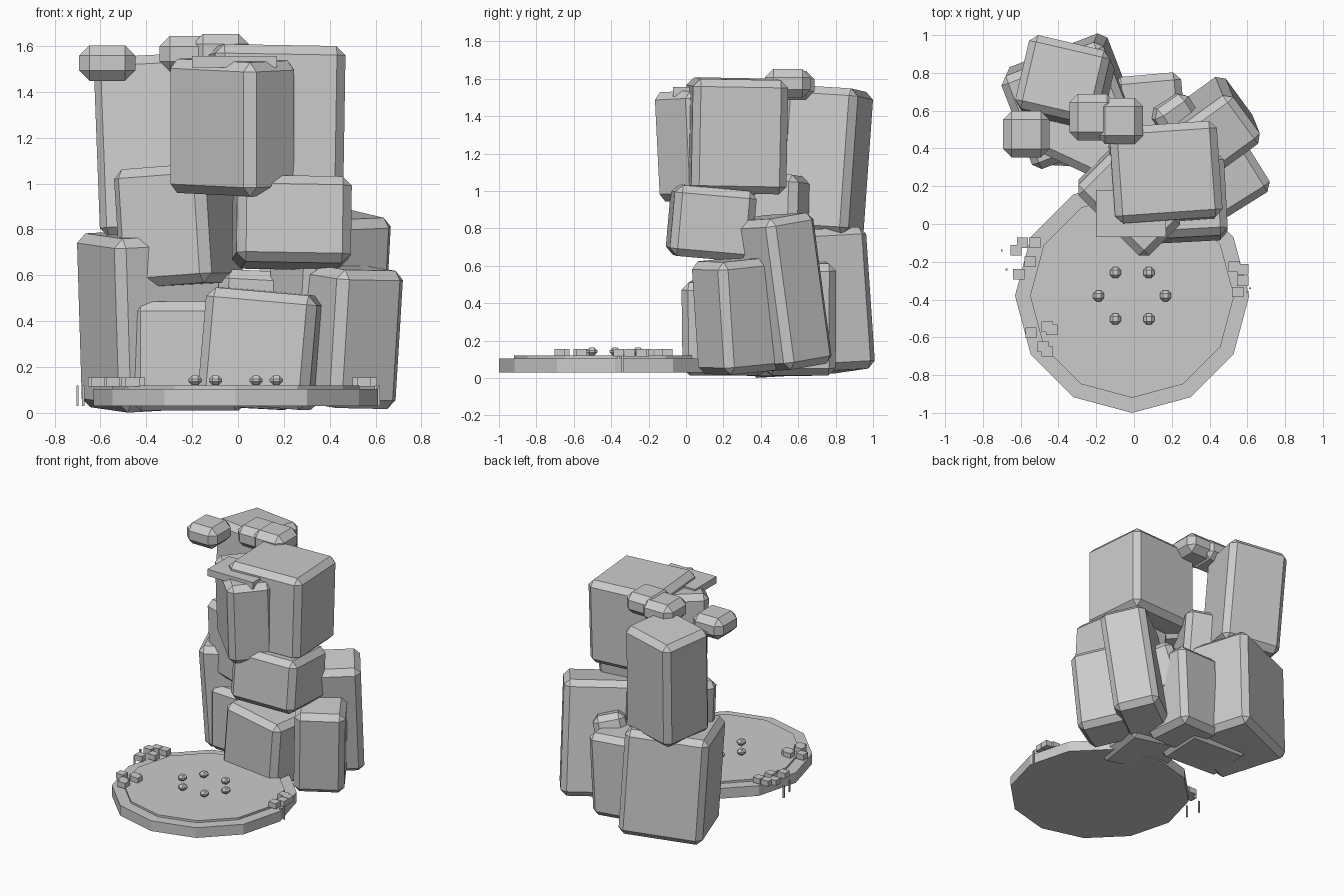
import bpy, bmesh
from math import radians, cos, sin, pi
from mathutils import Matrix, Euler

cube = bpy.data.objects.get("Cube")
if cube:
    bpy.data.objects.remove(cube, do_unlink=True)

stone = bpy.data.materials.new("stone grey")
stone.use_nodes = True
stone.diffuse_color = (0.6, 0.6, 0.6, 1)
bsdf = stone.node_tree.nodes["Principled BSDF"]
bsdf.inputs["Base Color"].default_value = stone.diffuse_color
bsdf.inputs["Roughness"].default_value = 0.9


def finish(name, bm):
    mesh = bpy.data.meshes.new(name)
    bm.to_mesh(mesh)
    bm.free()
    mesh.materials.append(stone)
    obj = bpy.data.objects.new(name, mesh)
    bpy.context.collection.objects.link(obj)


def block(name, center, size, tilt=(0, 0, 0), bevel=0):
    """Flat-shaded box, tilted in degrees, with optional chamfered edges."""
    bm = bmesh.new()
    bmesh.ops.create_cube(bm, size=1)
    bmesh.ops.scale(bm, vec=size, verts=bm.verts)
    if bevel:
        bmesh.ops.bevel(bm, geom=bm.edges[:], offset=bevel, segments=1,
                        affect='EDGES', profile=0.5)
    turn = Euler([radians(a) for a in tilt]).to_matrix().to_4x4()
    bm.transform(Matrix.Translation(center) @ turn)
    finish(name, bm)


def disc(name, center, radius, z0, z1):
    bm = bmesh.new()
    bmesh.ops.create_cone(bm, cap_ends=True, segments=12, radius1=radius,
                          radius2=radius, depth=z1 - z0)
    bm.transform(Matrix.Translation((*center, (z0 + z1) / 2)))
    finish(name, bm)


# Pond: stone rim and raised water disc
pond = (-0.01, -0.38)
disc("pond_rim", pond, 0.62, 0.03, 0.105)
disc("pond_water", pond, 0.54, 0.06, 0.12)

# Ring of chamfered pebbles in the pond
for i in range(6):
    a = i * pi / 3
    block(f"pebble_{i + 1}", (pond[0] + 0.177 * cos(a), pond[1] + 0.142 * sin(a), 0.142),
          (0.058, 0.058, 0.042), bevel=0.016)

# Small leaf blocks around the rim
leaves = [(-0.525, -0.10), (-0.59, -0.10), (-0.625, -0.14), (-0.55, -0.2),
          (-0.61, -0.265), (-0.46, -0.545), (-0.435, -0.56), (-0.545, -0.575),
          (-0.48, -0.65), (-0.46, -0.675), (0.53, -0.225), (0.575, -0.24),
          (0.575, -0.3), (0.55, -0.36)]
for i, (x, y) in enumerate(leaves):
    block(f"leaf_{i + 1}", (x, y, 0.135), (0.06, 0.055, 0.04))

# Thin reeds
for i, (x, y) in enumerate([(-0.70, -0.14), (-0.675, -0.24), (0.6, -0.36), (0.615, -0.34)]):
    block(f"reed_{i + 1}", (x, y, 0.075), (0.01, 0.01, 0.09))

# Boulders: name, centre x/y, bottom, top, width, depth, tilt
boulders = [
    ("top_boulder", 0.165, 0.27, 0.99, 1.6, 0.57, 0.51, (-1, 1, 4)),
    ("spout_boulder", -0.025, 0.115, 0.955, 1.54, 0.53, 0.31, (2, 2, -45)),
    ("middle_boulder", 0.235, 0.135, 0.64, 1.02, 0.50, 0.44, (-5, 1, 3)),
    ("right_boulder", 0.485, 0.27, 0.03, 0.635, 0.34, 0.36, (5, 1, 32)),
    ("right_back_boulder", 0.39, 0.49, 0.05, 0.865, 0.46, 0.32, (8, -2, 36)),
    ("front_boulder", 0.11, 0.23, 0.03, 0.53, 0.49, 0.45, (0, 5, -8)),
    ("inner_low_boulder", -0.21, 0.5, 0.01, 0.485, 0.49, 0.40, (0, 0, -3)),
    ("inner_high_boulder", -0.26, 0.49, 0.555, 1.075, 0.44, 0.40, (0, -4, -25)),
    ("left_boulder", -0.34, 0.65, 0.025, 0.785, 0.58, 0.53, (3, -3, 21)),
    ("left_top_boulder", -0.365, 0.74, 0.765, 1.55, 0.44, 0.40, (-3.5, -3, -13)),
    ("back_boulder", 0.07, 0.6, 0.02, 0.62, 0.36, 0.38, (0, 3, 5)),
    ("back_wedge_boulder", 0.2, 0.56, 0.33, 0.68, 0.22, 0.24, (14, 12, 35)),
]
for name, x, y, z0, z1, w, d, tilt in boulders:
    block(name, (x, y, (z0 + z1) / 2), (w, d, z1 - z0), tilt, 0.04)

# Flat spout ledge
block("spout_ledge", (-0.015, 0.055, 1.53), (0.37, 0.25, 0.05))

# Small cap stones on the summit
caps = [(-0.57, 0.475, 1.525), (-0.22, 0.565, 1.565), (-0.075, 0.545, 1.575)]
for i, center in enumerate(caps):
    block(f"cap_stone_{i + 1}", center, (0.245, 0.245, 0.155), bevel=0.045)
